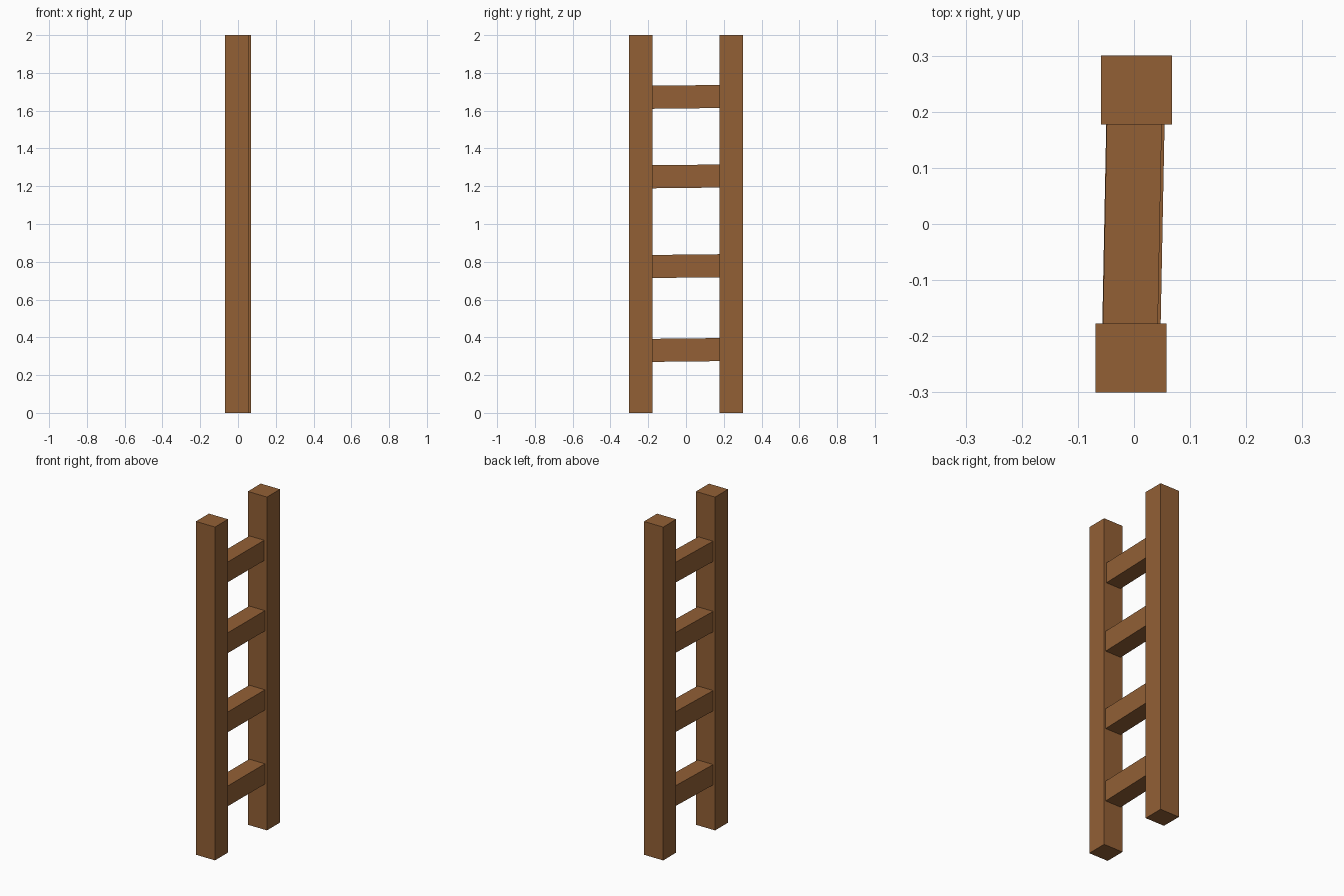
import bpy
import bmesh

if "Cube" in bpy.data.objects:
    bpy.data.objects.remove(bpy.data.objects["Cube"])

wood = bpy.data.materials.new("brown_wood")
wood.diffuse_color = (0.29, 0.117, 0.036, 1)
wood.use_nodes = True
wood.node_tree.nodes["Principled BSDF"].inputs["Base Color"].default_value = wood.diffuse_color


def beam(name, size, center, skew_x=0.0, skew_z=0.0):
    """Box whose ends are shifted along x and z as it runs from front to back."""
    bm = bmesh.new()
    bmesh.ops.create_cube(bm, size=1)
    for v in bm.verts:
        t = v.co.y  # -0.5 at the front end, 0.5 at the back end
        v.co.x = v.co.x * size[0] + center[0] + skew_x * t
        v.co.z = v.co.z * size[2] + center[2] + skew_z * t
        v.co.y = t * size[1] + center[1]
    mesh = bpy.data.meshes.new(name)
    bm.to_mesh(mesh)
    bm.free()
    mesh.materials.append(wood)
    obj = bpy.data.objects.new(name, mesh)
    bpy.context.collection.objects.link(obj)
    return obj


# Upright rails, slightly offset from each other
beam("front_rail", (0.127, 0.123, 2.0), (-0.0055, -0.239, 1.0))
beam("back_rail", (0.127, 0.123, 2.0), (0.0045, 0.239, 1.0))

# Rungs, a little crooked between the rails: height, width, x centre
rungs = [(0.333, 0.104, -0.001), (0.777, 0.104, -0.001),
         (1.252, 0.104, -0.001), (1.673, 0.098, -0.003)]
for i, (z, width, x) in enumerate(rungs, 1):
    beam(f"rung_{i}", (width, 0.358, 0.122), (x, 0, z), 0.007, 0.004)
